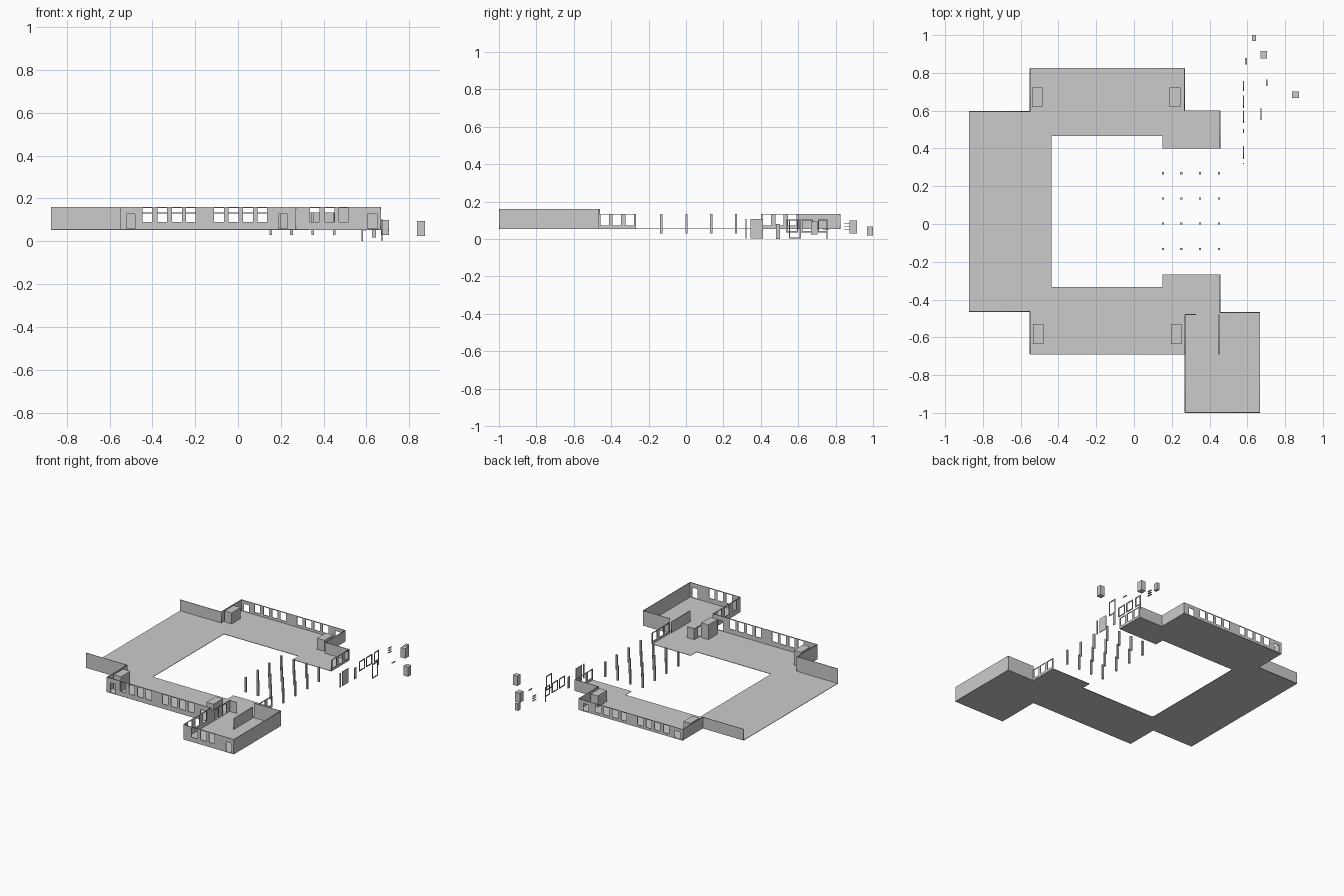
import bpy
from mathutils import Matrix, Vector

if "Cube" in bpy.data.objects:
    bpy.data.objects.remove(bpy.data.objects["Cube"])

FLOOR, LOW, HIGH, T = 0.055, 0.135, 0.161, 0.004


def slab(name, loops, depth, matrix):
    """Flat outline (first loop) with holes (other loops), given a thickness."""
    cu = bpy.data.curves.new(name, 'CURVE')
    cu.dimensions = '2D'
    cu.fill_mode = 'BOTH'
    cu.extrude = depth / 2
    for pts in loops:
        sp = cu.splines.new('POLY')
        sp.points.add(len(pts) - 1)
        for p, (x, y) in zip(sp.points, pts):
            p.co = (x, y, 0, 1)
        sp.use_cyclic_u = True
    tmp = bpy.data.objects.new(name + "_outline", cu)
    bpy.context.collection.objects.link(tmp)
    bpy.context.view_layer.update()
    me = bpy.data.meshes.new_from_object(
        tmp.evaluated_get(bpy.context.evaluated_depsgraph_get()))
    bpy.data.objects.remove(tmp)
    ob = bpy.data.objects.new(name, me)
    bpy.context.collection.objects.link(ob)
    ob.matrix_world = matrix
    return ob


def rect(x0, x1, y0, y1):
    return [(x0, y0), (x1, y0), (x1, y1), (x0, y1)]


def wall(name, p, q, z0, z1, holes=()):
    """Upright wall from p to q; holes are (start, end, bottom, top) in world units."""
    axis = 0 if abs(q[0] - p[0]) > abs(q[1] - p[1]) else 1
    u = Vector((1, 0, 0)) if axis == 0 else Vector((0, 1, 0))
    up = Vector((0, 0, 1))
    m = Matrix((u, up, u.cross(up))).transposed().to_4x4()
    m.translation = (0, p[1], 0) if axis == 0 else (p[0], 0, 0)
    a, b = sorted((p[axis], q[axis]))
    return slab(name, [rect(a, b, z0, z1)] + [rect(*h) for h in holes], T, m)


def box(name, x0, x1, y0, y1, z0, z1):
    bpy.ops.mesh.primitive_cube_add(
        size=1, location=((x0 + x1) / 2, (y0 + y1) / 2, (z0 + z1) / 2))
    ob = bpy.context.object
    ob.name = name
    ob.data.transform(Matrix.Diagonal((x1 - x0, y1 - y0, z1 - z0, 1)))
    return ob


def windows(centres, z0, z1, w=0.045):
    return [(c - w / 2, c + w / 2, z0, z1) for c in centres]


# U-shaped floor
outline = [(-.873, .596), (-.55, .596), (-.55, .824), (.268, .824), (.268, .6),
           (.455, .6), (.455, .4), (.15, .4), (.15, .466), (-.437, .466),
           (-.437, -.333), (.15, -.333), (.15, -.267), (.455, -.267),
           (.455, -.469), (.666, -.469), (.666, -.998), (.27, -.998),
           (.27, -.689), (-.55, -.689), (-.55, -.463), (-.873, -.463)]
slab("floor", [outline], 0.003, Matrix.Translation((0, 0, FLOOR)))

# Long wing walls with windows and stair doors
bays = [-.423, -.353, -.285, -.22, -.089, -.021, .047, .113]
doors = windows([-.5, .21], .059, .128, .04)
wall("south_wing_wall", (-.55, -.689), (.27, -.689), FLOOR, HIGH,
     windows(bays, .089, .156) + doors)
wall("north_wing_wall", (-.55, .824), (.268, .824), FLOOR, LOW,
     windows(bays, .074, .13) + windows([-.51, .21], .059, .11, .04))

# Plain outer walls
wall("southwest_wall", (-.873, -.463), (-.55, -.463), FLOOR, HIGH)
wall("southwest_return", (-.55, -.689), (-.55, -.463), FLOOR, HIGH)
wall("northwest_wall", (-.873, .596), (-.55, .596), FLOOR, LOW)
wall("northwest_return", (-.55, .596), (-.55, .824), FLOOR, LOW)
wall("northeast_return", (.268, .6), (.268, .824), FLOOR, LOW)
wall("northeast_wall", (.268, .6), (.455, .6), FLOOR, LOW)

# East end walls of both wings
wall("north_end_wall", (.455, .4), (.455, .6), FLOOR, LOW,
     windows([.432, .5, .568], .073, .13))
wall("south_end_wall", (.455, -.469), (.455, -.267), FLOOR, LOW,
     windows([-.435, -.37, -.3], .073, .13))

# Southeast block and its partitions
wall("block_front_wall", (.27, -.998), (.666, -.998), FLOOR, HIGH,
     windows([.358, .428, .494], .089, .156) + windows([.628], .059, .128))
wall("block_east_wall", (.666, -.998), (.666, -.469), FLOOR, HIGH)
wall("block_back_wall", (.455, -.469), (.666, -.469), FLOOR, HIGH)
wall("block_west_wall", (.27, -.998), (.27, -.689), FLOOR, HIGH,
     windows([-.93, -.845, -.76], .089, .156))
wall("block_inner_wall", (.27, -.689), (.27, -.479), FLOOR, LOW,
     windows([-.63, -.54], .059, .125))
wall("partition_stub", (.27, -.479), (.327, -.479), FLOOR, LOW)
wall("partition", (.45, -.69), (.45, -.479), FLOOR, LOW)

# Stair boxes inside the wings
for i, x in enumerate((-.535, .195)):
    box(f"south_stair_box_{i}", x, x + .057, -.635, -.53, FLOOR, HIGH)
    box(f"north_stair_box_{i}", x - .006, x + .051, .62, .722, FLOOR, LOW)

# Column grid
for i, x in enumerate((.153, .25, .35, .45)):
    for j, y in enumerate((.268, .135, .003, -.132)):
        box(f"column_{i}_{j}", x - .006, x + .006, y - .006, y + .006, .03, LOW)

# Loose window and door frames
def frame(name, x, y0, y1, z0, z1, t=.007):
    wall(name, (x, y0), (x, y1), z0, z1, [(y0 + t, y1 - t, z0 + t, z1 - t)])


for i, (a, b) in enumerate(((.535, .6), (.615, .68), (.705, .757))):
    frame(f"loose_window_{i}", .58, a, b, .035, .105)
frame("loose_door_frame", .672, .55, .615, .002, .105)
wall("loose_door_panel", (.58, .345), (.58, .412), .004, .106)
wall("loose_narrow_panel", (.58, .482), (.58, .502), 0, .08)
box("loose_post_a", .577, .583, .318, .324, .004, .106)
box("loose_post_b", .577, .583, .75, .756, 0, .08)

# Loose cabinets, slats and small bracket
box("cabinet_a", .669, .705, .875, .915, .03, .1)
box("cabinet_b", .837, .873, .667, .702, .025, .095)
box("cabinet_c", .625, .645, .968, 1.0, .018, .068)
for i, z in enumerate((.05, .066, .082)):
    box(f"slat_{i}", .587, .597, .845, .88, z, z + .003)
box("bracket", .7, .706, .73, .765, .05, .056)
